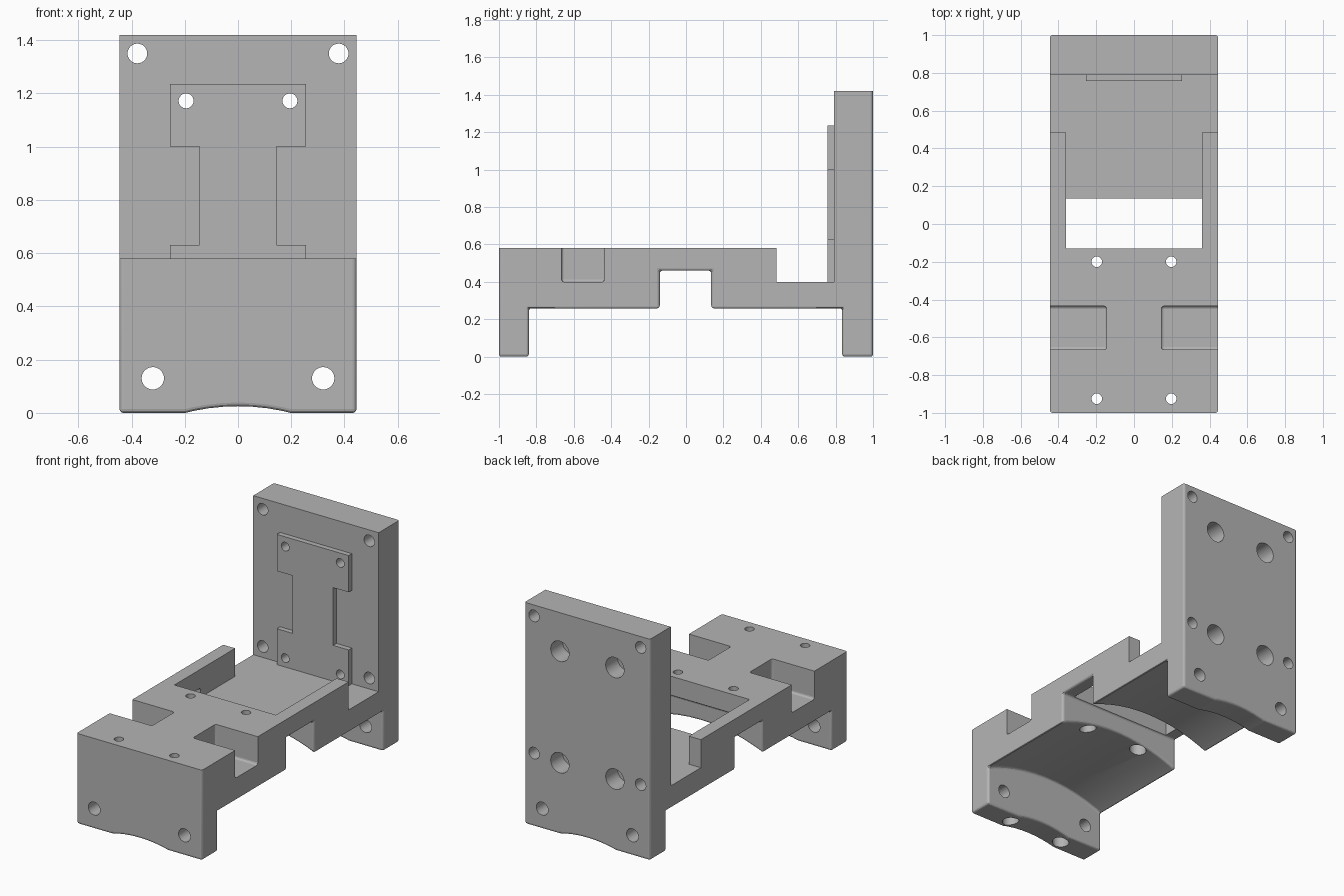
import bpy, bmesh, math
from mathutils import Vector

old = bpy.data.objects.get("Cube")
if old:
    bpy.data.objects.remove(old, do_unlink=True)

grey = bpy.data.materials.new("plain_grey")
grey.use_nodes = True
grey.diffuse_color = (0.46, 0.46, 0.46, 1)
grey.node_tree.nodes["Principled BSDF"].inputs["Base Color"].default_value = (0.46, 0.46, 0.46, 1)

W = 0.445           # half width
BIG = 0.7           # cutter overshoot


def add_object(name, bm):
    bmesh.ops.recalc_face_normals(bm, faces=bm.faces)
    mesh = bpy.data.meshes.new(name)
    bm.to_mesh(mesh)
    bm.free()
    mesh.materials.append(grey)
    obj = bpy.data.objects.new(name, mesh)
    bpy.context.collection.objects.link(obj)
    return obj


def prism(name, points, y0, y1):
    """Extrude an (x, z) outline along y."""
    bm = bmesh.new()
    face = bm.faces.new([bm.verts.new((x, y0, z)) for x, z in points])
    ext = bmesh.ops.extrude_face_region(bm, geom=[face])["geom"]
    verts = [v for v in ext if isinstance(v, bmesh.types.BMVert)]
    bmesh.ops.translate(bm, verts=verts, vec=(0, y1 - y0, 0))
    return add_object(name, bm)


def box(name, x0, x1, y0, y1, z0, z1):
    return prism(name, [(x0, z0), (x1, z0), (x1, z1), (x0, z1)], y0, y1)


def rod(radius, start, end):
    a, b = Vector(start), Vector(end)
    bm = bmesh.new()
    bmesh.ops.create_cone(bm, cap_ends=True, segments=32, radius1=radius,
                          radius2=radius, depth=(b - a).length)
    bm.transform((b - a).to_track_quat("Z", "Y").to_matrix().to_4x4())
    bmesh.ops.translate(bm, verts=bm.verts, vec=(a + b) / 2)
    return add_object("cutter", bm)


def apply(obj, mod):
    bpy.context.view_layer.objects.active = obj
    bpy.ops.object.modifier_apply(modifier=mod.name)


def bevel(obj, width):
    mod = obj.modifiers.new("bevel", "BEVEL")
    mod.width = width
    mod.segments = 3
    mod.limit_method = "ANGLE"
    mod.angle_limit = math.radians(40)
    apply(obj, mod)


def cut(obj, cutter):
    mod = obj.modifiers.new("cut", "BOOLEAN")
    mod.operation = "DIFFERENCE"
    mod.solver = "EXACT"
    mod.object = cutter
    apply(obj, mod)
    bpy.data.objects.remove(cutter, do_unlink=True)


def arch(radius, top, step, count, y0, y1):
    """Cutter with a shallow cylindrical crown."""
    xs = [step * i for i in range(-count, count + 1)]
    pts = [(x, top - radius + math.sqrt(radius ** 2 - x * x)) for x in xs]
    pts += [(xs[-1], -0.5), (xs[0], -0.5)]
    return prism("cutter", pts, y0, y1)


# Solid block with arched underside, legs and cross slot
body = box("bracket_body", -W, W, -1, 1, 0, 1.5)
cut(body, arch(0.81, 0.025, 0.056, 5, -1.2, 1.2))
cut(body, arch(1.131, 0.346, 0.08, 7, -0.84, 0.835))
cut(body, box("cutter", -BIG, BIG, -0.14, 0.135, -0.3, 0.46))
bevel(body, 0.014)

# Upright back plate, low deck, rear step and central pocket
cut(body, box("cutter", -BIG, BIG, -1.2, 1.2, 1.42, 1.7))
cut(body, box("cutter", -BIG, BIG, -1.2, 0.79, 0.58, 1.6))
cut(body, box("cutter", -BIG, BIG, 0.485, 0.79, 0.40, 1.6))
cut(body, box("cutter", -0.36, 0.36, -0.13, 0.6, 0.40, 0.8))

# Side notches in the deck
for s in (-1, 1):
    x0, x1 = sorted((s * 0.145, s * BIG))
    notch = box("cutter", x0, x1, -0.665, -0.435, 0.40, 0.8)
    bevel(notch, 0.014)
    cut(body, notch)

# Raised I-shaped pad on the back plate
half = [(0.255, 0.40), (0.255, 0.63), (0.145, 0.63), (0.145, 1.0), (0.255, 1.0), (0.255, 1.235)]
pad = prism("raised_pad", half + [(-x, z) for x, z in reversed(half)], 0.757, 0.79)

# Screw holes and counterbores
for s in (-1, 1):
    cut(body, rod(0.042, (s * 0.32, -1.2, 0.13), (s * 0.32, 1.2, 0.13)))
    for z in (0.47, 1.35):
        cut(body, rod(0.037, (s * 0.378, 0.7, z), (s * 0.378, 1.2, z)))
    for z in (0.457, 1.172):
        x = s * 0.195
        for part in (body, pad):
            cut(part, rod(0.028, (x, 0.7, z), (x, 1.2, z)))
        cut(body, rod(0.065, (x, 0.88, z), (x, 1.2, z)))
    for y in (-0.925, -0.2):
        x = s * 0.197
        cut(body, rod(0.028, (x, y, -0.2), (x, y, 0.8)))
        cut(body, rod(0.05, (x, y, -0.2), (x, y, 0.45)))

# Smooth arches and bores, crisp edges elsewhere
for obj in (body, pad):
    bpy.ops.object.select_all(action="DESELECT")
    obj.select_set(True)
    bpy.context.view_layer.objects.active = obj
    bpy.ops.object.shade_smooth_by_angle(angle=math.radians(13))
